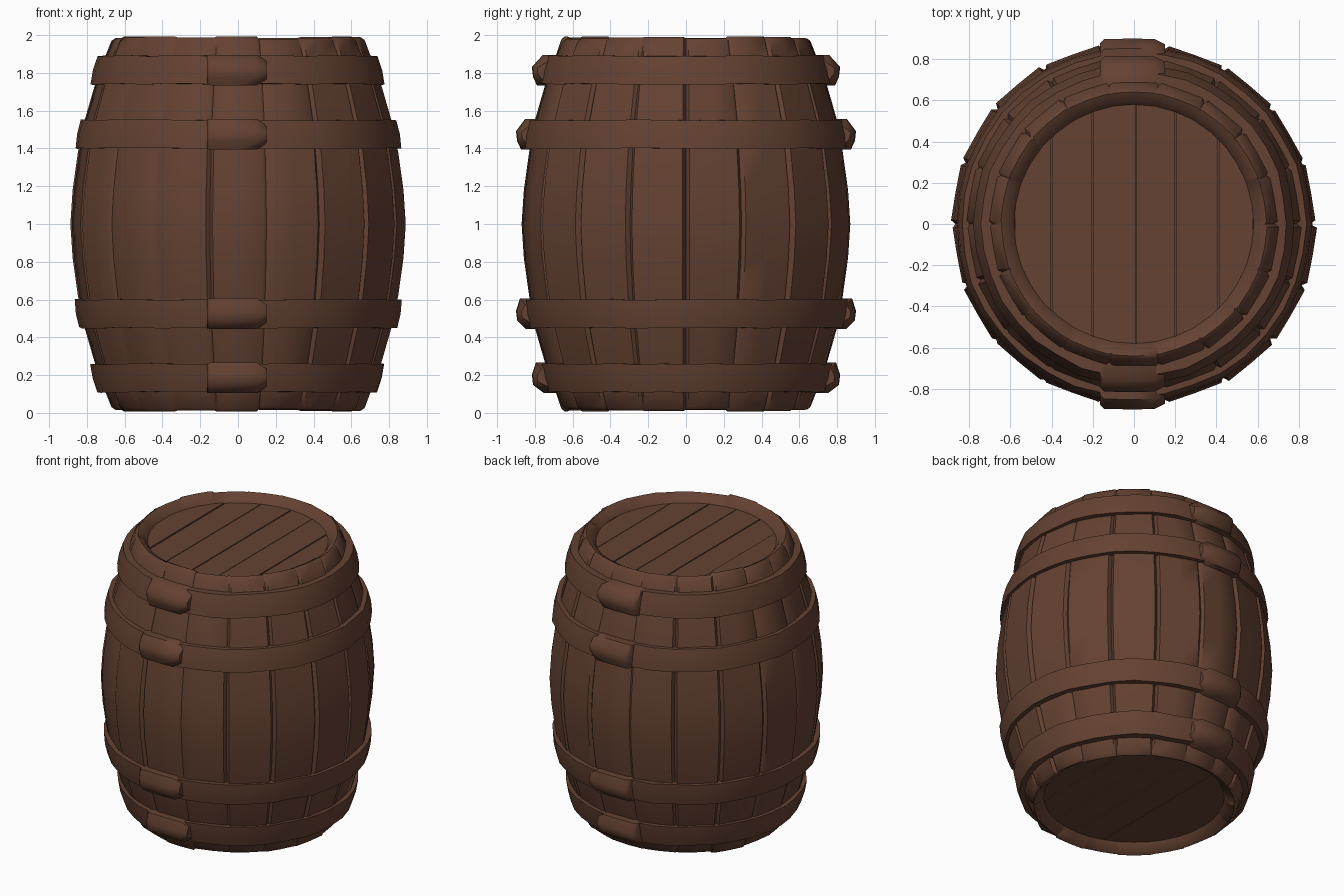
import bpy, bmesh, math, random
from math import sin, cos, pi, sqrt

random.seed(4)
if "Cube" in bpy.data.objects:
    bpy.data.objects.remove(bpy.data.objects["Cube"], do_unlink=True)

wood = bpy.data.materials.new("dark brown wood")
wood.use_nodes = True
BROWN = (0.128, 0.054, 0.032, 1)
wood.diffuse_color = BROWN
bsdf = wood.node_tree.nodes["Principled BSDF"]
bsdf.inputs["Base Color"].default_value = BROWN
bsdf.inputs["Roughness"].default_value = 0.9

STAVES = 18


def finish(name, bm, angle=40):
    bmesh.ops.recalc_face_normals(bm, faces=bm.faces)
    mesh = bpy.data.meshes.new(name)
    bm.to_mesh(mesh)
    bm.free()
    mesh.materials.append(wood)
    obj = bpy.data.objects.new(name, mesh)
    bpy.context.collection.objects.link(obj)
    bpy.ops.object.select_all(action='DESELECT')
    obj.select_set(True)
    bpy.context.view_layer.objects.active = obj
    bpy.ops.object.shade_smooth_by_angle(angle=math.radians(angle))
    return obj


def loft(bm, rings, wrap=False, caps=False):
    """Skin closed rings of points; wrap joins the last ring to the first."""
    loops = [[bm.verts.new(p) for p in ring] for ring in rings]
    pairs = list(zip(loops, loops[1:])) + ([(loops[-1], loops[0])] if wrap else [])
    for a, b in pairs:
        for i in range(len(a)):
            j = (i + 1) % len(a)
            bm.faces.new((a[i], a[j], b[j], b[i]))
    if caps:
        bm.faces.new(loops[0])
        bm.faces.new(loops[-1])


# Staves: a bulging wall with a narrow groove at each seam, rolled over both rims
half = [(0.58, 0.07, 0), (0.605, 0.025, 0), (0.645, 0.005, 0.3), (0.668, 0.02, 0.6),
        (0.70, 0.11, 0.7), (0.755, 0.26, 0.7), (0.81, 0.45, 0.7), (0.845, 0.62, 1),
        (0.873, 0.82, 1)]
profile = half + [(0.885, 1.0, 1)] + [(r, 2 - z, g) for r, z, g in reversed(half)]
lift = [random.uniform(-0.008, 0.006) for s in range(STAVES)]
tip = [random.uniform(0, 0.016) for s in range(STAVES)]
groove = [random.uniform(0.012, 0.034) for s in range(STAVES)]
step = 2 * pi / STAVES
rings = []
for r, z, g in profile:
    ring = []
    for s in range(STAVES):
        for part, offset in ((0.0, None), (0.06, 0), (0.5, -0.008), (0.94, 0)):
            a = (s + part) * step
            rad = r - groove[s] * g if offset is None else r + (offset + lift[s]) * g
            near_rim = abs(z - 1) > 0.95
            zz = z - math.copysign(tip[s], z - 1) if near_rim else z
            ring.append((rad * cos(a), rad * sin(a), zz))
    rings.append(ring)
bm = bmesh.new()
loft(bm, rings)
finish("staves", bm, 50)


# Heads: recessed discs made of planks running front to back
def head(name, z, up):
    bm = bmesh.new()
    bmesh.ops.create_circle(bm, cap_ends=True, segments=36, radius=0.585)
    bmesh.ops.translate(bm, verts=bm.verts, vec=(0, 0, z - up * 0.012))
    edges = [-0.58, -0.4, -0.2, 0.01, 0.2, 0.41, 0.58]
    for x0, x1 in zip(edges, edges[1:]):
        x0, x1 = x0 + 0.003, x1 - 0.003
        xs = [x0 + (x1 - x0) * i / 6 for i in range(7)]
        arc = [(x, sqrt(0.585 ** 2 - x * x)) for x in xs]
        outline = arc + [(x, -y) for x, y in reversed(arc)]
        top = z + random.uniform(-0.003, 0.003)
        loft(bm, [[(x, y, top - up * 0.02) for x, y in outline],
                  [(x, y, top) for x, y in outline]], caps=True)
    finish(name, bm, 30)


head("top_head", 1.93, 1)
head("bottom_head", 0.07, -1)


# Hoops: flat bands following the slope of the wall, a little uneven
def hoop(name, z0, r0, z1, r1):
    bm = bmesh.new()
    rings = []
    for i in range(36):
        a = i * 2 * pi / 36
        d, e = random.uniform(-0.005, 0.005), random.uniform(-0.004, 0.004)
        section = [(r0 - 0.1, z0), (r0 + d, z0 + e), ((r0 + r1) / 2 + 0.006 + d, (z0 + z1) / 2),
                   (r1 + d, z1 + e), (r1 - 0.1, z1)]
        rings.append([(r * cos(a), r * sin(a), z) for r, z in section])
    loft(bm, rings, wrap=True)
    finish(name, bm, 45)


# Clasps: thick overlapping plates, square on one end and tapered on the other
def clasp(name, z0, r0, z1, r1, side):
    bm = bmesh.new()
    mid, peak = (z0 + z1) / 2, max(r0, r1) + 0.035
    h = (z1 - z0) / 2 + 0.006
    rings = []
    for x, grow, tall in ((-0.165, -0.02, 0.96), (-0.145, 0, 1), (0, 0.003, 1),
                          (0.10, 0, 1), (0.15, -0.025, 0.6)):
        section = [(r0 - 0.1, -h), (r0 + 0.008 + grow, -h), (peak - 0.006 + grow, -h * 0.45),
                   (peak + grow, h * 0.2), (r1 + 0.014 + grow, h), (r1 - 0.1, h)]
        rings.append([(x, side * r, mid + z * tall) for r, z in section])
    loft(bm, rings, caps=True)
    finish(name, bm, 50)


hoops = {"bottom": (0.11, 0.74, 0.26, 0.778), "lower": (0.45, 0.838, 0.60, 0.862),
         "upper": (1.40, 0.862, 1.55, 0.835), "top": (1.74, 0.778, 1.89, 0.74)}
for label, size in hoops.items():
    hoop(label + "_hoop", *size)
    clasp(label + "_clasp_front", *size, -1)
    clasp(label + "_clasp_back", *size, 1)
